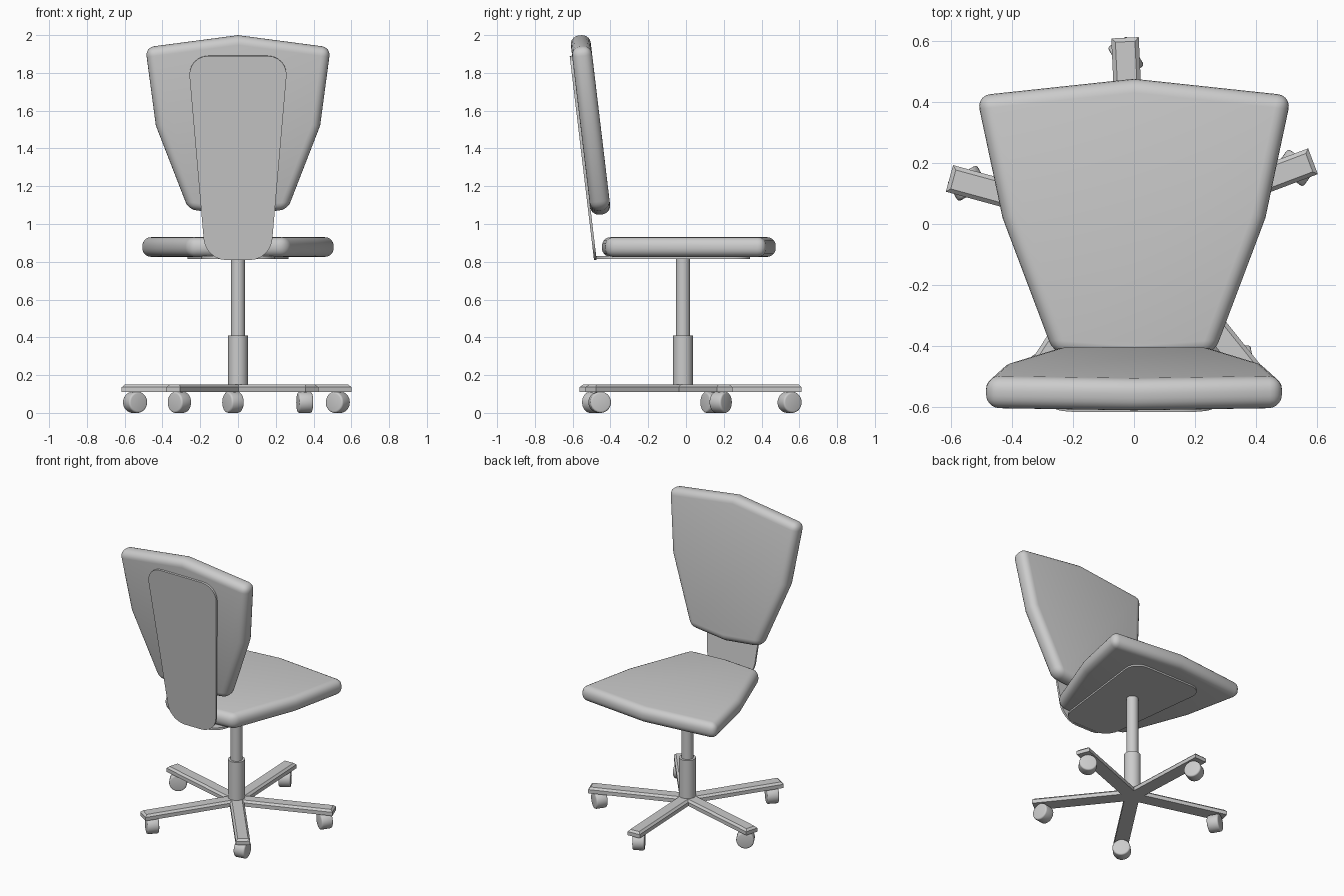
import bpy, bmesh, math
from mathutils import Matrix, Vector

if "Cube" in bpy.data.objects:
    bpy.data.objects.remove(bpy.data.objects["Cube"])

def finish(name, bm, matrix=Matrix(), angle=35):
    bmesh.ops.recalc_face_normals(bm, faces=bm.faces[:])
    me = bpy.data.meshes.new(name)
    bm.to_mesh(me)
    bm.free()
    ob = bpy.data.objects.new(name, me)
    bpy.context.collection.objects.link(ob)
    ob.matrix_world = matrix
    bpy.ops.object.select_all(action='DESELECT')
    ob.select_set(True)
    bpy.context.view_layer.objects.active = ob
    bpy.ops.object.shade_smooth_by_angle(angle=math.radians(angle))
    return ob

def slab(name, half, z0, z1, matrix=Matrix(), corner=0, edge=0, segs=5):
    """Mirror a right-half outline, extrude it, round its corners and edges."""
    pts = half + [(-x, y) for x, y in reversed(half) if x > 0]
    bm = bmesh.new()
    face = bm.faces.new([bm.verts.new((x, y, z0)) for x, y in pts])
    if corner:
        bmesh.ops.bevel(bm, geom=bm.verts[:], offset=corner, segments=6,
                        profile=0.5, affect='VERTICES')
    ext = bmesh.ops.extrude_face_region(bm, geom=bm.faces[:], use_keep_orig=True)
    bmesh.ops.translate(bm, vec=(0, 0, z1 - z0),
                        verts=[g for g in ext['geom'] if isinstance(g, bmesh.types.BMVert)])
    bmesh.ops.recalc_face_normals(bm, faces=bm.faces[:])
    if edge:
        sharp = [e for e in bm.edges if e.calc_face_angle(0) > 0.55]
        bmesh.ops.bevel(bm, geom=sharp, offset=edge, segments=segs,
                        profile=0.5, affect='EDGES')
    return finish(name, bm, matrix)

def cylinder(name, r, depth, matrix, edge=0, sides=32):
    bm = bmesh.new()
    bmesh.ops.create_cone(bm, cap_ends=True, segments=sides, radius1=r,
                          radius2=r, depth=depth)
    if edge:
        rim = [e for e in bm.edges if e.calc_face_angle(0) > 1]
        bmesh.ops.bevel(bm, geom=rim, offset=edge, segments=3, profile=0.5, affect='EDGES')
    return finish(name, bm, matrix)

T = Matrix.Translation
def R(deg, axis):
    return Matrix.Rotation(math.radians(deg), 4, axis)

CY = -0.016  # column position in y

# Seat cushion and its support plate
slab("seat", [(0, -0.445), (0.262, -0.425), (0.43, 0.02), (0.515, 0.42), (0, 0.475)],
     0.826, 0.93, edge=0.045)
slab("seat_plate", [(0.18, -0.48), (0.28, 0.34)], 0.815, 0.83, corner=0.1)

# Backrest cushion and its support plate, leaning back
lean = T((0, -0.48, 0.81)) @ R(96.8, 'X')
slab("backrest", [(0, 0.235), (0.262, 0.262), (0.435, 0.71), (0.49, 1.125), (0, 1.19)],
     -0.112, -0.006, lean, edge=0.045)
slab("backrest_plate", [(0.172, 0), (0.266, 1.088)], -0.007, 0.007, lean, corner=0.11)

# Gas lift column
cylinder("column_sleeve", 0.052, 0.29, T((0, CY, 0.265)))
cylinder("column_rod", 0.037, 0.44, T((0, CY, 0.61)))

# Five-star base with casters
swivel = [55, 30, 120, 45, 10]
for i in range(5):
    spin = T((0, CY, 0)) @ R(20.7 + 72 * i, 'Z')
    # Arm: box with chamfered top edges
    bm = bmesh.new()
    bmesh.ops.create_cube(bm, size=1, matrix=T((0.313, 0, 0.13)) @ Matrix.Diagonal((0.626, 0.09, 0.038, 1)))
    top = [e for e in bm.edges if all(v.co.z > 0.13 for v in e.verts)]
    bmesh.ops.bevel(bm, geom=top, offset=0.013, segments=1, affect='EDGES')
    finish(f"base_arm_{i + 1}", bm, spin, 25)
    # Caster wheel with short stem
    p = spin @ Vector((0.565, 0, 0))
    cylinder(f"caster_stem_{i + 1}", 0.018, 0.06, T((p.x, p.y, 0.09)), sides=16)
    cylinder(f"caster_wheel_{i + 1}", 0.056, 0.075,
             T((p.x, p.y, 0.056)) @ R(swivel[i], 'Z') @ R(90, 'Y'), edge=0.01)
